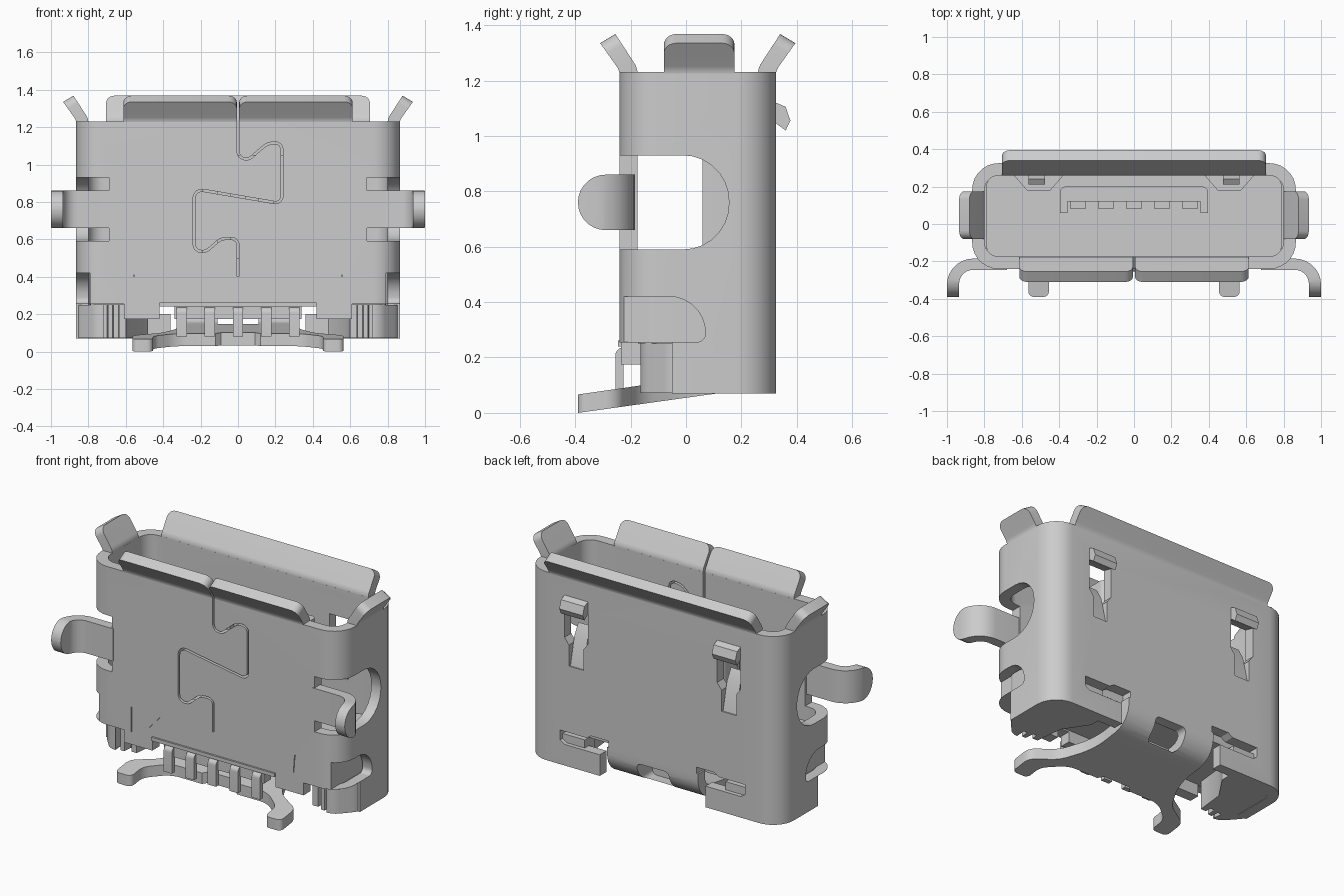
import bpy, bmesh, math
from mathutils import Vector

old = bpy.data.objects.get("Cube")
if old:
    bpy.data.objects.remove(old, do_unlink=True)

metal = bpy.data.materials.new("grey_metal")
metal.use_nodes = True
GREY = (0.604, 0.604, 0.604, 1)
metal.diffuse_color = GREY
metal.node_tree.nodes["Principled BSDF"].inputs["Base Color"].default_value = GREY

AXES = {"x": lambda a, b, h: (h, a, b),
        "y": lambda a, b, h: (a, h, b),
        "z": lambda a, b, h: (a, b, h)}


def fillet(pts, closed=True, steps=7):
    """Round each corner given as (a, b, tangent length)."""
    out, n = [], len(pts)
    for i, p in enumerate(pts):
        c = Vector(p[:2])
        if len(p) < 3 or (not closed and i in (0, n - 1)):
            out.append(c)
            continue
        u = (Vector(pts[i - 1][:2]) - c).normalized()
        v = (Vector(pts[(i + 1) % n][:2]) - c).normalized()
        w = math.sin(u.angle(v) / 2)
        for k in range(steps + 1):
            t = k / steps
            a, b, d = (1 - t) ** 2, 2 * t * (1 - t) * w, t * t
            out.append(((c + u * p[2]) * a + c * b + (c + v * p[2]) * d) / (a + b + d))
    return out


def rect(a0, a1, b0, b1, r=None):
    pts = [(a0, b0), (a1, b0), (a1, b1), (a0, b1)]
    return [p + (r,) for p in pts] if r else pts


def prism(name, pts, axis, lo, hi):
    """Extrude a rounded outline along an axis."""
    bm = bmesh.new()
    rows = [[bm.verts.new(AXES[axis](a, b, h)) for a, b in fillet(pts)] for h in (lo, hi)]
    n = len(rows[0])
    bm.faces.new(rows[0])
    bm.faces.new(rows[1][::-1])
    for i in range(n):
        j = (i + 1) % n
        bm.faces.new((rows[0][i], rows[0][j], rows[1][j], rows[1][i]))
    bmesh.ops.recalc_face_normals(bm, faces=bm.faces)
    me = bpy.data.meshes.new(name)
    bm.to_mesh(me)
    bm.free()
    me.materials.append(metal)
    ob = bpy.data.objects.new(name, me)
    bpy.context.collection.objects.link(ob)
    return ob


def carve(ob, pts, axis, lo, hi, op="DIFFERENCE"):
    cutter = prism("cutter", pts, axis, lo, hi)
    mod = ob.modifiers.new("carve", "BOOLEAN")
    mod.operation, mod.object, mod.solver = op, cutter, "EXACT"
    mod.use_self = True
    bpy.context.view_layer.objects.active = ob
    bpy.ops.object.modifier_apply(modifier=mod.name)
    bpy.data.objects.remove(cutter, do_unlink=True)


def flip(pts, s):
    return [(p[0] * s,) + tuple(p[1:]) for p in pts]


def both_sides(half):
    """Close a half outline by mirroring it across the first axis."""
    return half + flip(half, -1)[::-1]


# Shell: rounded tube
shell = prism("shell", rect(-.865, .865, -.24, .325, .14), "z", .07, 1.23)
carve(shell, rect(-.8, .8, -.175, .26, .08), "z", 0, 2)

# Interlocking seam on the front wall
seam = fillet([(0, 1.3), (0, 1.03, .04), (.06, 1.03, .015), (.16, 1.115, .03), (.235, 1.115, .035),
               (.235, .79, .04), (-.235, .87, .05), (-.235, .535, .04), (-.17, .535, .02),
               (-.09, .605, .03), (0, .605, .035), (0, .35)], closed=False, steps=4)
left, right = [], []
for i, p in enumerate(seam):
    d = (seam[min(i + 1, len(seam) - 1)] - seam[max(i - 1, 0)]).normalized()
    side = Vector((-d.y, d.x)) * .006
    left.append(tuple(p + side))
    right.append(tuple(p - side))
carve(shell, left + right[::-1], "y", -.3, -.1)

# Front opening over the housing, bottom cuts
carve(shell, both_sides([(.36, .4), (.45, .3), (.545, .3), (.553, .41), (.56, .41),
                         (.56, .24), (.61, .24), (.61, 0)]), "y", -.5, -.1)
carve(shell, rect(-1, 1, 0, .255), "y", -.5, -.05)
carve(shell, rect(-.36, .36, 0, .26), "y", .15, .5)

# Inner housing with front plate and ledge
housing = prism("housing", rect(-.79, .79, -.174, .259, .06), "z", .25, .5)
prism("housing_front", both_sides([(.61, .4), (.61, .175), (.42, .175), (.42, .24), (.34, .24),
                                   (.34, .175)]), "y", -.234, -.165)
prism("housing_ledge", rect(-.42, .42, .24, .262), "y", -.245, -.18)

for s, label in ((1, "left"), (-1, "right")):
    # Side window, lower notch, latch hole and bottom slot
    carve(shell, [(-.4, .59), (.155, .59, .165), (.155, .93, .165), (-.4, .93)], "x", .69 * s, 1.1 * s)
    carve(shell, [(-.4, .256), (.07, .256, .03), (.07, .42, .13), (-.4, .42)], "x", .79 * s, 1.1 * s)
    carve(shell, flip([(.44, .86), (.47, .82), (.47, .69), (.57, .69), (.57, .82), (.6, .86),
                       (.6, 1.06), (.44, 1.06)], s), "y", .2, .5)
    carve(shell, flip([(.3, .2), (.6, .2), (.63, .22), (.63, .28), (.45, .28), (.42, .3),
                       (.3, .3)], s), "y", .2, .5)

    # Clearance groove behind the latch
    carve(housing, flip([(.38, .26), (.45, .18), (.57, .18), (.64, .26), (.64, .3), (.38, .3)], s),
          "z", .3, .6)

    # Mounting tab curling out and forward
    tab = prism(label + "_mounting_tab",
                flip([(.68, -.245), (.68, -.185), (1, -.185, .14), (1, -.4), (.935, -.4),
                      (.935, -.245, .075)], s), "z", .66, .86)
    carve(tab, [(-.39, .66, .099), (0, .66), (0, .86), (-.39, .86, .099)], "x", -1.1, 1.1, "INTERSECT")

    # Latch spring leaf and hook
    mid = .52 * s
    prism(label + "_latch_leaf", [(.26, .68), (.32, .68), (.28, .86), (.24, .93), (.21, .91), (.23, .83)],
          "x", mid - .045, mid + .045)
    prism(label + "_latch_hook", [(.265, 1.06), (.325, 1.12), (.36, 1.105), (.377, 1.055), (.36, 1.02),
                                  (.325, 1.045)], "x", mid - .08, mid + .08)

    # Folded foot at the lower corner
    prism(label + "_corner_foot",
          flip([(.862, -.05, .04), (.76, -.165, .04), (.73, -.165), (.725, -.1), (.7, -.1), (.695, -.15),
                (.67, -.15), (.665, -.09), (.64, -.09), (.635, -.13), (.6, -.13), (.58, .05),
                (.48, .2), (.48, .3), (.862, .3, .13)], s), "z", .072, .25)

# Flared lips around the mouth
FLARE = [(-.065, 1.21), (-.001, 1.21), (-.001, 1.235, .02), (.07, 1.335), (.015, 1.368),
         (-.065, 1.245, .02)]


def lip(name, along, base, s, lo, hi):
    """Flared plate with its two upper corners rounded."""
    ob = prism(name, [((base + p[0]) * s,) + p[1:] for p in FLARE], along, lo, hi)
    bm = bmesh.new()
    bm.from_mesh(ob.data)
    tips = [e for e in bm.edges if min(v.co.z for v in e.verts) > 1.3 and e.calc_length() < .1]
    bmesh.ops.bevel(bm, geom=tips, offset=.045, segments=6, profile=.5, affect="EDGES")
    bm.to_mesh(ob.data)
    bm.free()


lip("back_lip", "x", .325, 1, -.705, .705)
lip("front_left_lip", "x", .24, -1, .006, .613)
lip("front_right_lip", "x", .24, -1, -.613, -.006)
lip("left_lip", "y", .865, 1, -.08, .175)
lip("right_lip", "y", .865, -1, -.08, .175)

# Tongue and contacts
prism("tongue", both_sides([(.355, .12), (.355, .06), (.395, .06), (.395, .2, .03)]), "z", .45, 1.05)
for i in range(5):
    x = (i - 2) * .15
    prism(f"contact_{i + 1}", rect(x - .04, x + .04, .08, .13), "z", .45, 1.02)
    prism(f"pin_{i + 1}", [(-.19, .237), (-.255, .237, .03), (-.255, .08), (-.225, .08),
                           (-.225, .2), (-.19, .2)], "x", x - .028, x + .028)

# Rear bracket wrapping under the body into two arms
bracket = prism("bracket", [(.325, .26), (.325, .1, .12), (-.39, 0), (-.4, .065),
                            (.26, .16, .06), (.26, .26)], "x", -.6, .6)
carve(bracket, both_sides([(.31, .4), (.31, .02, .1), (.41, -.16, .05), (.565, -.25, .04),
                           (.565, -.39, .03), (.455, -.39, .03), (.455, -.28, .04), (.33, -.18, .06),
                           (.12, -.18), (.09, -.15)]), "z", -.5, 1, "INTERSECT")
carve(bracket, rect(-.11, .11, .09, .215, .03), "y", .17, .5)

# Smooth rounded parts, keep edges sharp
bpy.ops.object.select_all(action="DESELECT")
for ob in bpy.context.scene.objects:
    if ob.type == "MESH" and ob.data.materials and ob.data.materials[0] == metal:
        ob.select_set(True)
        bpy.context.view_layer.objects.active = ob
bpy.ops.object.shade_smooth_by_angle(angle=math.radians(30))
